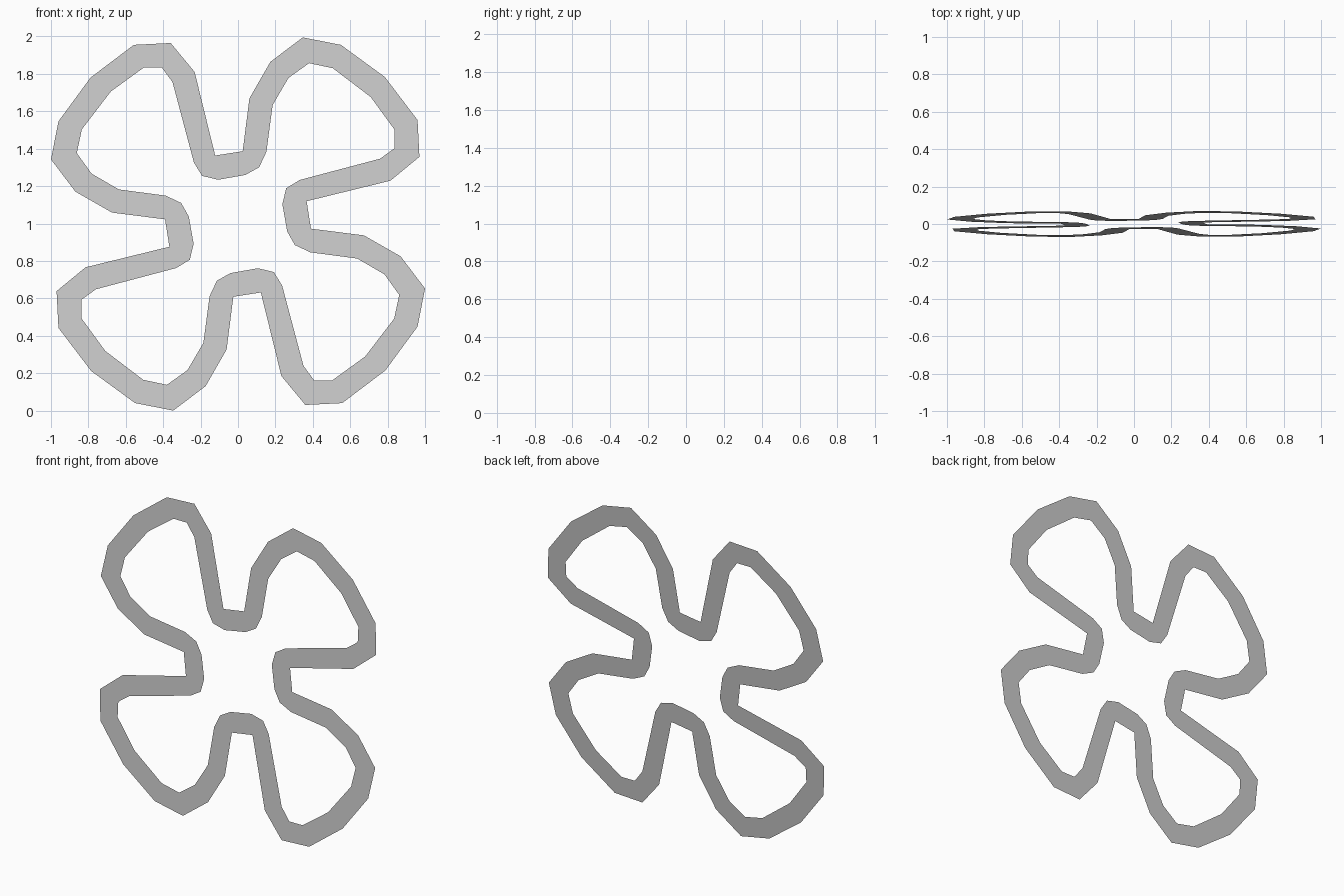
import bpy, bmesh, math
from mathutils import Matrix

if "Cube" in bpy.data.objects:
    bpy.data.objects.remove(bpy.data.objects["Cube"])

# One quarter of each edge of the ribbon, as offsets from the clover centre
OUTER = [(.346, 1.0), (.55, .96), (.785, .788), (.96, .557), (.97, .36),
         (.815, .232), (.367, .122), (.39, -.025), (.673, -.061), (.869, -.173)]
INNER = [(.38, .862), (.507, .835), (.71, .68), (.838, .504), (.838, .407),
         (.76, .35), (.33, .236), (.258, .192), (.237, .107), (.263, -.04),
         (.304, -.113), (.387, -.152), (.637, -.185), (.783, -.27)]
TILT = math.radians(4)


def add_loop(bm, quarter):
    """Repeat a quarter outline four times round the centre and close it."""
    pts, verts = list(quarter), []
    for _ in range(4):
        verts += [bm.verts.new((x, 0, z)) for x, z in pts]
        pts = [(z, -x) for x, z in pts]
    return [bm.edges.new((v, verts[(i + 1) % len(verts)])) for i, v in enumerate(verts)]


# Flat clover ribbon: the area between the two outlines
bm = bmesh.new()
edges = add_loop(bm, OUTER) + add_loop(bm, INNER)
bmesh.ops.triangle_fill(bm, edges=edges, use_beauty=True, normal=(0, -1, 0))

# Lean the sheet back slightly and stand it on the ground
bm.transform(Matrix.Rotation(-TILT, 4, 'X'))
bm.transform(Matrix.Translation((0, 0, -min(v.co.z for v in bm.verts))))
for f in bm.faces:
    f.normal_update()
    if f.normal.y > 0:
        f.normal_flip()

mesh = bpy.data.meshes.new("clover_outline")
bm.to_mesh(mesh)
bm.free()
bpy.context.collection.objects.link(bpy.data.objects.new("clover_outline", mesh))
